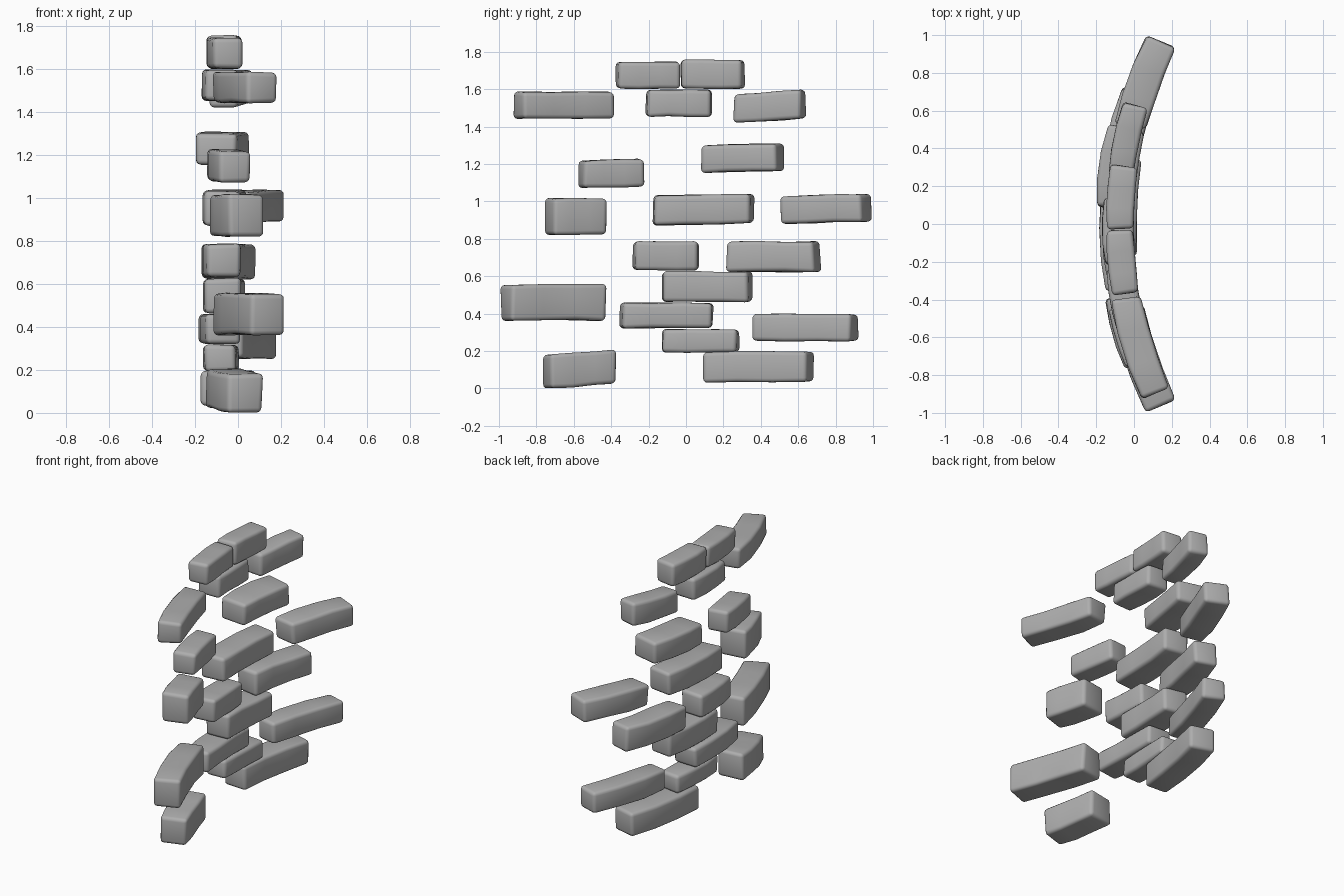
import bpy
import bmesh
import random
from math import atan, cos, sin
from mathutils import Vector

default_cube = bpy.data.objects.get("Cube")
if default_cube:
    bpy.data.objects.remove(default_cube, do_unlink=True)

rng = random.Random(4)

# Single stone colour
stone = bpy.data.materials.new("grey_stone")
stone.use_nodes = True
grey = (0.42, 0.42, 0.42, 1.0)
stone.diffuse_color = grey
stone.node_tree.nodes["Principled BSDF"].inputs["Base Color"].default_value = grey


def wall_point(y, across, height):
    """Place a point on the shallow curve of the round wall."""
    slope = atan(0.44 * y)
    centre = 0.22 * y * y - 0.075
    return Vector((centre + across * cos(slope), y - across * sin(slope), height))


def fit(verts, axis, low, high):
    """Stretch the points along one axis to fill the range."""
    values = [v.co[axis] for v in verts]
    start, span = min(values), max(values) - min(values)
    for v in verts:
        v.co[axis] = low + (v.co[axis] - start) / span * (high - low)


def make_brick(name, y_range, z_range, depth, offset=0.0, tilt=0.0):
    """Rough, rounded brick bent along the wall."""
    bm = bmesh.new()
    bmesh.ops.create_cube(bm, size=1.0)
    long_edges = [e for e in bm.edges
                  if abs(e.verts[0].co.y - e.verts[1].co.y) > 0.5]
    bmesh.ops.subdivide_edges(bm, edges=long_edges, cuts=2, use_grid_fill=True)

    y_mid, length = sum(y_range) / 2, y_range[1] - y_range[0]
    z_mid, height = sum(z_range) / 2, z_range[1] - z_range[0]
    for v in bm.verts:
        at_end = abs(v.co.y) > 0.4
        squeeze = rng.uniform(0.86, 0.98) if at_end else rng.uniform(0.97, 1.0)
        along = v.co.y * (rng.uniform(0.95, 1.0) if at_end else 1.0)
        across = offset + v.co.x * depth * squeeze
        up = z_mid + v.co.z * height * rng.uniform(0.9, 1.0) + v.co.y * tilt
        v.co = wall_point(y_mid + along * length, across, up)
    fit(bm.verts, 1, *y_range)
    fit(bm.verts, 2, *z_range)

    mesh = bpy.data.meshes.new(name)
    bm.to_mesh(mesh)
    bm.free()
    mesh.materials.append(stone)
    brick = bpy.data.objects.new(name, mesh)
    bpy.context.collection.objects.link(brick)

    # Worn edges
    bevel = brick.modifiers.new("worn_edges", "BEVEL")
    bevel.width = 0.022
    bevel.segments = 3
    bevel.limit_method = "ANGLE"
    bevel.angle_limit = 0.6
    for polygon in mesh.polygons:
        polygon.use_smooth = True
    return brick


# Each course from the ground up: along range, height range, depth, offset, tilt
courses = {
    "base": [((-0.77, -0.37), (0, 0.21), 0.19, -0.02, 0.03),
             ((0.09, 0.69), (0.03, 0.2), 0.18, -0.02)],
    "low": [((-0.13, 0.29), (0.19, 0.32), 0.16, -0.01),
            ((0.35, 0.93), (0.25, 0.4), 0.16)],
    "lower_middle": [((-1, -0.42), (0.36, 0.56), 0.18),
                     ((-0.36, 0.15), (0.32, 0.46), 0.18, -0.02),
                     ((-0.13, 0.36), (0.46, 0.63), 0.18)],
    "middle": [((-0.29, 0.07), (0.63, 0.79), 0.17, -0.01),
               ((0.21, 0.73), (0.62, 0.79), 0.17, -0.03)],
    "upper_middle": [((-0.76, -0.42), (0.82, 1.02), 0.19, -0.01),
                     ((-0.18, 0.37), (0.87, 1.04), 0.18, 0, 0.01),
                     ((0.5, 1), (0.88, 1.04), 0.18, 0, 0.01)],
    "high": [((-0.58, -0.22), (1.07, 1.23), 0.16, -0.01, 0.01),
             ((0.08, 0.53), (1.15, 1.31), 0.21, -0.03, 0.01)],
    "upper": [((-0.93, -0.38), (1.44, 1.59), 0.17),
              ((-0.22, 0.14), (1.45, 1.6), 0.17, -0.01),
              ((0.25, 0.65), (1.42, 1.6), 0.14, -0.01, 0.03)],
    "top": [((-0.38, -0.03), (1.6, 1.75), 0.15),
            ((-0.03, 0.32), (1.6, 1.76), 0.15)],
}

for course, bricks in courses.items():
    for number, spec in enumerate(bricks, start=1):
        make_brick(f"{course}_brick_{number}", *spec)
